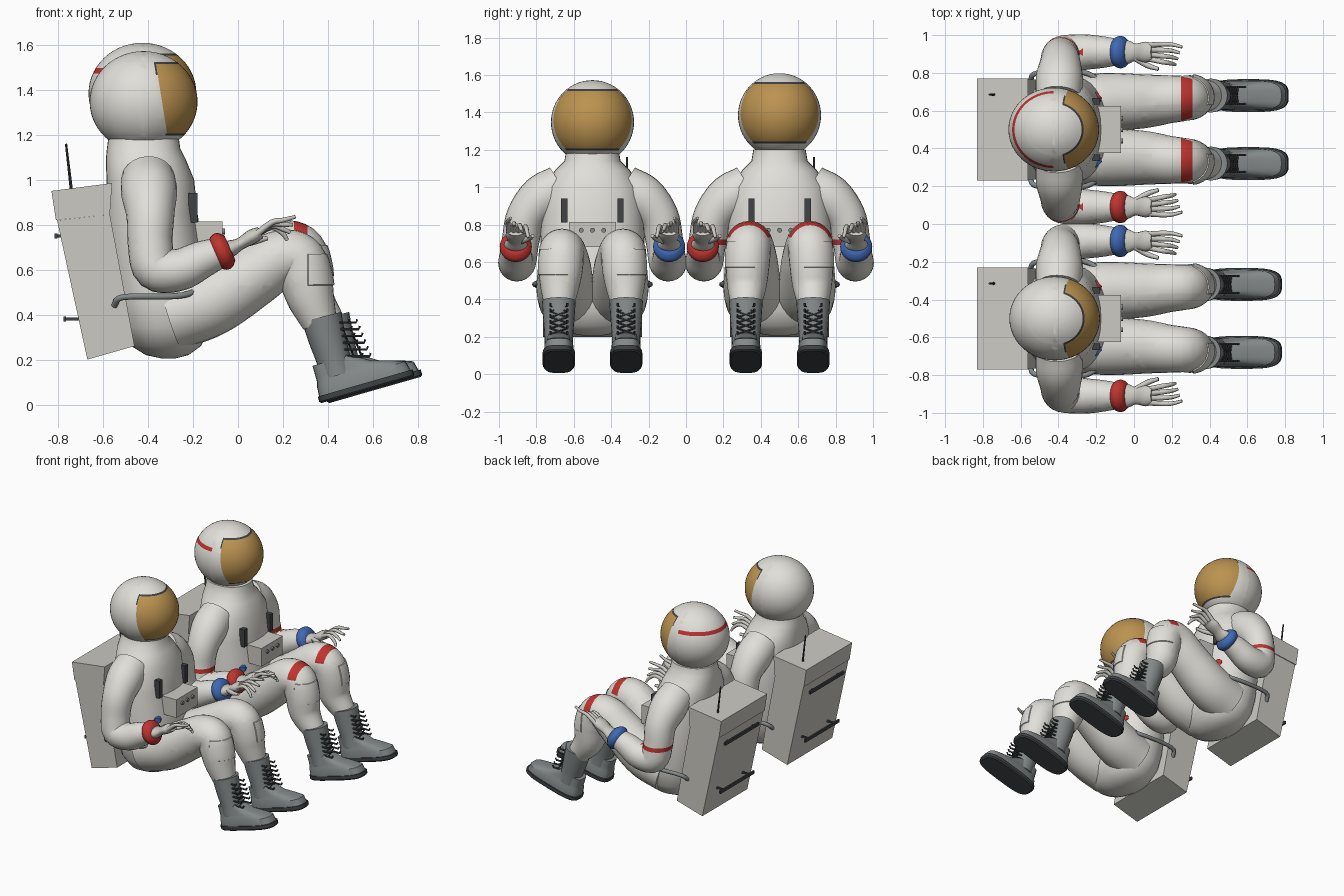
import bpy, bmesh
from math import cos, sin, pi, radians, copysign
from mathutils import Vector, Matrix

if "Cube" in bpy.data.objects:
    bpy.data.objects.remove(bpy.data.objects["Cube"])


def material(name, *rgb):
    m = bpy.data.materials.new(name)
    m.use_nodes = True
    m.diffuse_color = (*rgb, 1)
    m.node_tree.nodes["Principled BSDF"].inputs["Base Color"].default_value = (*rgb, 1)
    return m


WHITE = material("suit white", .75, .74, .69)
PALE = material("pale grey", .60, .59, .54)
GOLD = material("visor gold", .50, .29, .08)
RED = material("red", .52, .035, .03)
BLUE = material("blue", .05, .14, .46)
GREY = material("boot grey", .23, .25, .25)
DARK = material("dark grey", .05, .055, .06)


def finish(bm, name, mats, rule=None, sharp=40):
    bmesh.ops.recalc_face_normals(bm, faces=bm.faces[:])
    if rule:
        for f in bm.faces:
            f.material_index = rule(f.calc_center_median())
    me = bpy.data.meshes.new(name)
    bm.to_mesh(me)
    bm.free()
    for m in mats:
        me.materials.append(m)
    me.shade_smooth()
    me.set_sharp_from_angle(angle=radians(sharp))
    ob = bpy.data.objects.new(name, me)
    bpy.context.collection.objects.link(ob)


def cut(bm, co, no):
    geom = bm.verts[:] + bm.edges[:] + bm.faces[:]
    bmesh.ops.bisect_plane(bm, geom=geom, plane_co=co, plane_no=no)


def loft(bm, rings, n=24, power=1):
    """Skin rings given as (centre, u axis, v axis); power below 1 squares them."""
    def pw(c):
        return copysign(abs(c) ** power, c)
    loops = [[bm.verts.new(c + u * pw(cos(2 * pi * i / n)) + v * pw(sin(2 * pi * i / n)))
              for i in range(n)] for c, u, v in rings]
    for a, b in zip(loops, loops[1:]):
        for i in range(n):
            j = (i + 1) % n
            bm.faces.new((a[i], a[j], b[j], b[i]))
    bm.faces.new(loops[0][::-1])
    bm.faces.new(loops[-1])


def tube(bm, pts, steps=4, n=24, flat=1):
    """Round limb through (x, y, z, radius) points, eased by a spline."""
    p = [Vector(q) for q in pts]
    p = [2 * p[0] - p[1]] + p + [2 * p[-1] - p[-2]]
    path = []
    for a, b, c, d in zip(p, p[1:], p[2:], p[3:]):
        for k in range(steps):
            t = k / steps
            path.append(.5 * (2 * b + (c - a) * t + (2 * a - 5 * b + 4 * c - d) * t * t
                              + (3 * b - a - 3 * c + d) * t ** 3))
    path.append(p[-2])
    rings = []
    for i, q in enumerate(path):
        way = (path[min(i + 1, len(path) - 1)] - path[max(i - 1, 0)]).to_3d().normalized()
        side = Vector((0, 1, 0)) if abs(way.y) < .95 else Vector((1, 0, 0))
        side = (side - way * side.dot(way)).normalized()
        rings.append((q.to_3d(), side * q.w, way.cross(side) * q.w * flat))
    loft(bm, rings, n)


def box(bm, lo, hi):
    mid = (Vector(lo) + Vector(hi)) / 2
    size = Vector(hi) - Vector(lo)
    bmesh.ops.create_cube(bm, size=1, matrix=Matrix.Translation(mid) @ Matrix.Diagonal((*size, 1)))


def helmet(who, y, striped):
    c = Vector((-.42, y, 1.347)) + striped * Vector((-.005, 0, .037))
    bm = bmesh.new()
    bmesh.ops.create_uvsphere(bm, u_segments=48, v_segments=28, radius=1,
                              matrix=Matrix.Translation(c) @ Matrix.Diagonal((.24, .222, .225, 1)))
    slope = Vector((1, 0, .16))
    for h in (-.15, -.141, .168, .177, .088, .112):
        cut(bm, c + Vector((0, 0, h)), (0, 0, 1))
    for d in (.074, .082):
        cut(bm, c + Vector((d, 0, 0)), slope)
    cut(bm, c, (1, 0, 0))

    def rule(p):
        q = p - c
        d = q.dot(slope)
        if -.15 < q.z < .177 and d > .074:
            edge = q.z < -.141 or q.z > .168 or (d < .082 and q.z > .12)
            return 2 if edge else 1 if d > .082 else 0
        return 3 if striped and .088 < q.z < .112 and q.x < 0 else 0
    finish(bm, who + "_helmet", [WHITE, GOLD, DARK, RED], rule)


def torso(who, y):
    bm = bmesh.new()
    profile = [(1.2, -.42, .155, .14), (1.14, -.42, .163, .15), (1.09, -.41, .178, .2),
               (1.0, -.39, .195, .255), (.85, -.385, .205, .275), (.65, -.365, .215, .28),
               (.45, -.335, .22, .28), (.34, -.325, .2, .265), (.26, -.32, .155, .21),
               (.22, -.315, .095, .13), (.205, -.31, .03, .04)]
    loft(bm, [(Vector((cx, y, z)), Vector((a, 0, 0)), Vector((0, b, 0)))
              for z, cx, a, b in profile], 36, .9)
    finish(bm, who + "_torso", [WHITE], sharp=60)


def backpack(who, y):
    bm = bmesh.new()
    # lower case and lid, as two extruded side profiles
    for prof, half in (([(-.805, .82), (-.57, .845), (-.46, .26), (-.67, .2)], .265),
                       ([(-.83, .95), (-.56, .985), (-.57, .845), (-.81, .82)], .27)):
        f = bm.faces.new([bm.verts.new((x, y - half, z)) for x, z in prof])
        new = bmesh.ops.extrude_face_region(bm, geom=[f])["geom"]
        bmesh.ops.translate(bm, vec=(0, 2 * half, 0),
                            verts=[v for v in new if isinstance(v, bmesh.types.BMVert)])
    finish(bm, who + "_backpack", [PALE], sharp=20)
    bm = bmesh.new()
    for x, z in ((-.81, .75), (-.77, .38)):
        box(bm, (x - .006, y - .2, z - .011), (x + .006, y + .2, z + .011))
        for e in (-.15, .15):
            box(bm, (x, y + e - .006, z - .006), (x + .08, y + e + .006, z + .006))
    tube(bm, [(-.742, y + .185, .96, .007), (-.765, y + .185, 1.16, .005)], 1, 8)
    finish(bm, who + "_pack_bars_and_antenna", [DARK])


def chest(who, y):
    bm = bmesh.new()
    box(bm, (-.2, y - .125, .68), (-.07, y + .125, .815))
    finish(bm, who + "_chest_box", [PALE])
    bm = bmesh.new()
    for e in (-.06, 0, .06):
        tube(bm, [(-.075, y + e, .77, .013), (-.058, y + e, .77, .013)], 1, 12)
    finish(bm, who + "_chest_knobs", [GREY])
    bm = bmesh.new()
    for s in (-1, 1):
        box(bm, (-.22, y + s * .15 - .017, .81), (-.18, y + s * .15 + .017, .94))
    finish(bm, who + "_chest_straps", [DARK])


def arm(who, side, y, s, striped):
    bm = bmesh.new()
    tube(bm, [(-.40, y + s * .17, 1.0, .12), (-.395, y + s * .27, .94, .125),
              (-.39, y + s * .355, .84, .107), (-.39, y + s * .385, .71, .1),
              (-.365, y + s * .4, .605, .1), (-.26, y + s * .41, .6, .094),
              (-.16, y + s * .41, .645, .083), (-.07, y + s * .41, .68, .066)], 5)
    for z in (.69, .72):
        cut(bm, (0, 0, z), (0, 0, 1))
    finish(bm, f"{who}_arm_{side}", [WHITE, RED],
           lambda p: int(striped and .69 < p.z < .72 and p.x < -.27), 60)
    # coloured wrist ring
    bm = bmesh.new()
    tube(bm, [(-.108 + k * .018, y + s * .41, .665 + k * .008, r)
              for k, r in enumerate((.06, .08, .086, .08, .06))], 3)
    finish(bm, f"{who}_wrist_ring_{side}", [RED if s < 0 else BLUE], sharp=60)
    # glove with a flared cuff, four fingers and a thumb
    bm = bmesh.new()
    tube(bm, [(-.07, y + s * .41, .68, .058), (-.03, y + s * .41, .695, .062),
              (.01, y + s * .41, .715, .045), (.06, y + s * .41, .745, .055),
              (.1, y + s * .41, .765, .045)], 3, 16, .6)
    for i in range(4):
        d = .036 - i * .024
        tube(bm, [(.08, y + s * (.41 + d), .755, .015),
                  (.15, y + s * (.405 + 1.3 * d), .81 - i * .007, .013),
                  (.2, y + s * (.40 + 1.4 * d), .82 - i * .02, .011),
                  (.255 - i * .012, y + s * (.39 + 1.3 * d), .835 - i * .035, .008)], 3, 8)
    tube(bm, [(.01, y + s * .38, .715, .02), (.07, y + s * .34, .725, .015),
              (.13, y + s * .32, .74, .01)], 3, 8)
    finish(bm, f"{who}_glove_{side}", [PALE], sharp=60)


def leg(who, side, y, s, striped):
    up, out = .04 * striped, .035 * striped
    bm = bmesh.new()
    tube(bm, [(-.3, y + s * .13, .40, .16), (-.12, y + s * .145, .46, .155),
              (.06, y + s * .15, .57 + up / 2, .142), (.18, y + s * .16, .645 + up, .128),
              (.265, y + s * .165, .645 + up, .12), (.30, y + s * .17, .56 + up, .118),
              (.325, y + s * .175, .47, .105), (.365 + out, y + s * .18, .36, .078)], 6, 28)
    for x in (.25, .31):
        cut(bm, (x, 0, 0), (1, 0, 0))
    for z in (.53, .67, .69):
        cut(bm, (0, 0, z + up), (0, 0, 1))
    cut(bm, (0, y + s * .13, 0), (0, 1, 0))
    # raised knee patch
    bmesh.ops.recalc_face_normals(bm, faces=bm.faces[:])
    patch = []
    for f in bm.faces:
        c = f.calc_center_median()
        if c.x > .31 and .53 < c.z - up < .67 and s * (c.y - y) > .13:
            patch.append(f)
    bmesh.ops.inset_region(bm, faces=patch, thickness=.003, depth=.006)
    finish(bm, f"{who}_leg_{side}", [WHITE, RED],
           lambda p: int(striped and .25 < p.x < .31 and p.z > .69 + up), 50)
    # boot: sole and foot are stacked rounded outlines, tipped toe up
    tip = Matrix.Translation((.575 + out, y + s * .18, .065)) @ Matrix.Rotation(radians(-16), 4, 'Y')
    for part, mat, rows in (
            ("sole", DARK, [(0, 0, .212, .08), (.008, 0, .22, .087), (.032, 0, .22, .087)]),
            ("boot_foot", GREY, [(.032, -.002, .212, .08), (.075, -.006, .205, .078),
                                 (.095, -.03, .175, .07), (.12, -.075, .13, .064),
                                 (.17, -.115, .09, .06)])):
        bm = bmesh.new()
        loft(bm, [(Vector((cx, 0, h)), Vector((a, 0, 0)), Vector((0, b, 0)))
                  for h, cx, a, b in rows], 32, .6)
        bm.transform(tip)
        finish(bm, f"{who}_{part}_{side}", [mat], sharp=35)
    yb = y + s * .18
    bm = bmesh.new()
    tube(bm, [(.445 + out, yb, .13, .076), (.425 + out, yb, .2, .076),
              (.395 + out, yb, .3, .084), (.372 + out, yb, .39, .09)], 3)
    finish(bm, f"{who}_boot_shaft_{side}", [GREY])
    # crossed laces with small hooks
    bm = bmesh.new()
    rows = [(.515 + out - k * .012, .215 + k * .03) for k in range(6)]
    for (xa, za), (xb, zb) in zip(rows, rows[1:]):
        for t in (-1, 1):
            tube(bm, [(xa, yb - t * .045, za, .005), (xb, yb + t * .045, zb, .005)], 1, 6)
    for x, z in rows:
        for t in (-1, 1):
            tube(bm, [(x - .05, yb + t * .045, z, .006), (x + .035, yb + t * .045, z, .006),
                      (x + .04, yb + t * .045, z + .014, .006)], 1, 6)
    finish(bm, f"{who}_laces_{side}", [DARK])


def fittings(who, side, y, s):
    # side rail from the pack round the hip
    bm = bmesh.new()
    tube(bm, [(-.55, y + s * .26, .44, .014), (-.51, y + s * .3, .478, .014),
              (-.28, y + s * .305, .482, .014), (-.18, y + s * .25, .51, .014),
              (-.11, y + s * .14, .58, .014)], 4, 10)
    finish(bm, f"{who}_side_rail_{side}", [GREY])
    # hose connectors
    low, high = (RED, BLUE) if s < 0 else (BLUE, RED)
    for part, mat, x, e, z in (("lower", low, -.19, .25, .47), ("upper", high, -.2, .17, .65)):
        bm = bmesh.new()
        tube(bm, [(x - .05, y + s * (e - .05), z, .033), (x, y + s * e, z, .033),
                  (x + .015, y + s * (e + .015), z, .022)], 1, 16)
        finish(bm, f"{who}_{part}_connector_{side}", [mat])


for who, y, striped in (("pilot", -.5, False), ("commander", .5, True)):
    helmet(who, y, striped)
    torso(who, y)
    backpack(who, y)
    chest(who, y)
    for side, s in (("right", -1), ("left", 1)):
        arm(who, side, y, s, striped)
        leg(who, side, y, s, striped)
        fittings(who, side, y, s)
